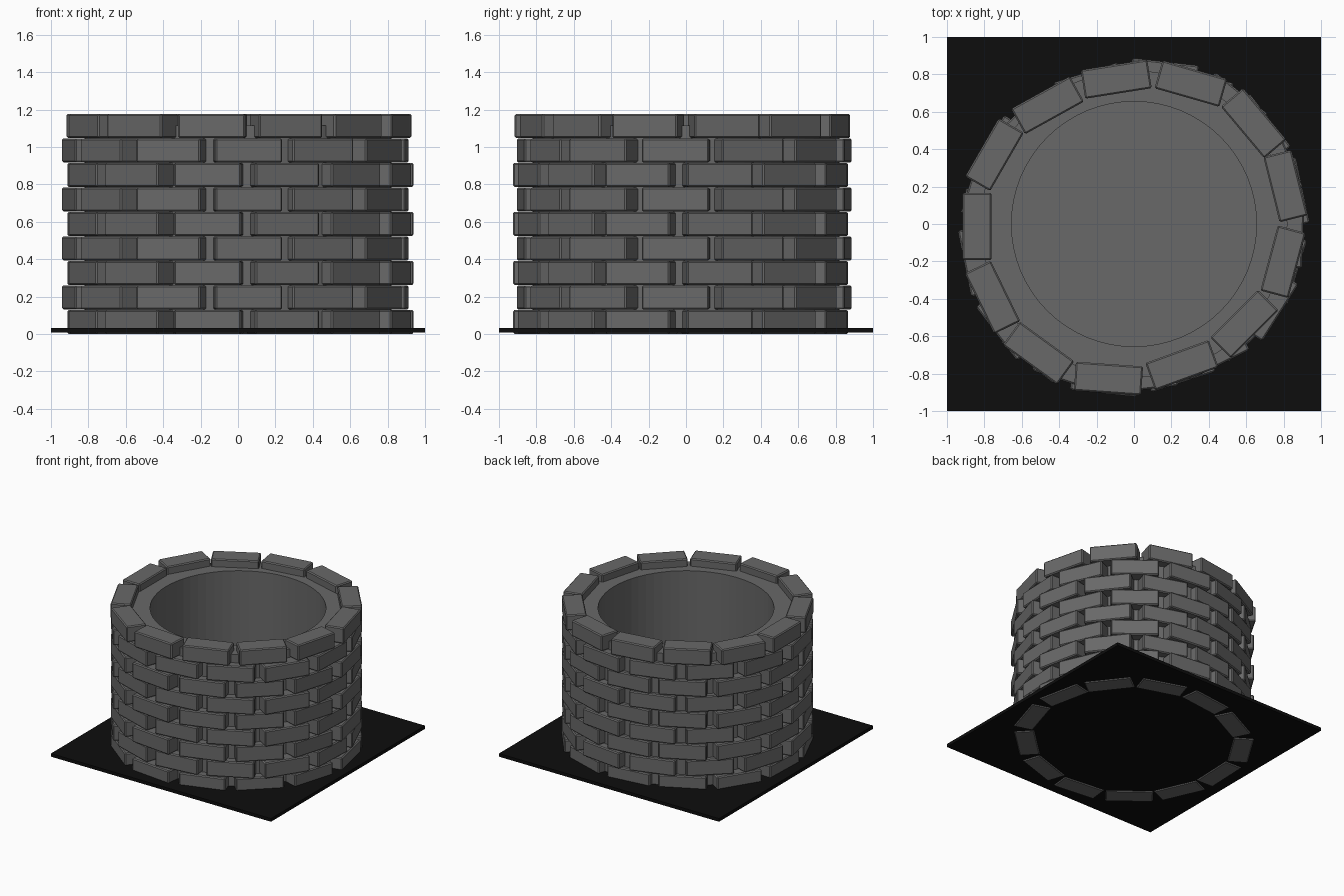
import bpy
import bmesh
from math import radians
from mathutils import Matrix, Vector

cube = bpy.data.objects.get("Cube")
if cube:
    bpy.data.objects.remove(cube, do_unlink=True)


def material(name, value):
    mat = bpy.data.materials.new(name)
    mat.use_nodes = True
    color = (value, value, value, 1)
    mat.diffuse_color = color
    mat.node_tree.nodes["Principled BSDF"].inputs["Base Color"].default_value = color
    return mat


def finish(bm, name, mat):
    bmesh.ops.recalc_face_normals(bm, faces=bm.faces)
    mesh = bpy.data.meshes.new(name)
    bm.to_mesh(mesh)
    bm.free()
    mesh.materials.append(mat)
    obj = bpy.data.objects.new(name, mesh)
    bpy.context.collection.objects.link(obj)
    return obj


stone = material("grey stone", 0.14)
black = material("black ground", 0.004)

# Hand-laid ring: middle of each brick's inner face and its outward angle
LAYOUT = [
    (-.762, -.013, 180), (-.687, -.358, 206), (-.465, -.628, 234),
    (-.131, -.749, 266), (.230, -.682, 290), (.535, -.479, 315),
    (.722, -.182, 345), (.735, .184, 14), (.580, .489, 40),
    (.283, .676, 74), (-.083, .698, 99), (-.425, .567, 119),
    (-.679, .332, 150),
]
ROWS, PITCH, DEPTH, LENGTH = 9, 0.131, 0.155, 0.36


def brick_row(row):
    # Alternate courses are turned half way round so the joints stagger
    if row == ROWS - 1:
        turn, shift = 0, Vector((0, 0, 0))
    elif row % 2:
        turn, shift = 177.5, Vector((-.012, -.03, 0))
    else:
        turn, shift = -2, Vector((.01, -.008, 0))
    place = Matrix.Translation(shift) @ Matrix.Rotation(radians(turn), 4, 'Z')
    height = PITCH - 0.002
    bm = bmesh.new()
    for x, y, angle in LAYOUT:
        local = (Matrix.Translation((x, y, row * PITCH + height / 2))
                 @ Matrix.Rotation(radians(angle), 4, 'Z')
                 @ Matrix.Translation((DEPTH / 2, 0, 0))
                 @ Matrix.Diagonal((DEPTH, LENGTH, height, 1)))
        bmesh.ops.create_cube(bm, size=1, matrix=place @ local)
    obj = finish(bm, f"brick_row_{row + 1}", stone)
    bevel = obj.modifiers.new("worn edges", 'BEVEL')
    bevel.width = 0.008
    bevel.segments = 1


for row in range(ROWS):
    brick_row(row)

# Mortar core: lathed wall with a round shaft and a floor
bm = bmesh.new()
profile = [(0, .01), (.82, .01), (.82, 1.115), (.655, 1.115), (.655, .045), (0, .045)]
verts = [bm.verts.new((r, 0, z)) for r, z in profile]
edges = [bm.edges.new(pair) for pair in zip(verts, verts[1:])]
bmesh.ops.spin(bm, geom=verts + edges, axis=(0, 0, 1), cent=(0, 0, 0),
               angle=radians(360), steps=64, use_duplicate=False)
bmesh.ops.remove_doubles(bm, verts=bm.verts, dist=1e-4)
finish(bm, "mortar_core", stone)

# Square ground plate
bm = bmesh.new()
bmesh.ops.create_cube(bm, size=1, matrix=Matrix.Translation((0, 0, .02))
                      @ Matrix.Diagonal((2, 2, .026, 1)))
finish(bm, "ground_plate", black)
